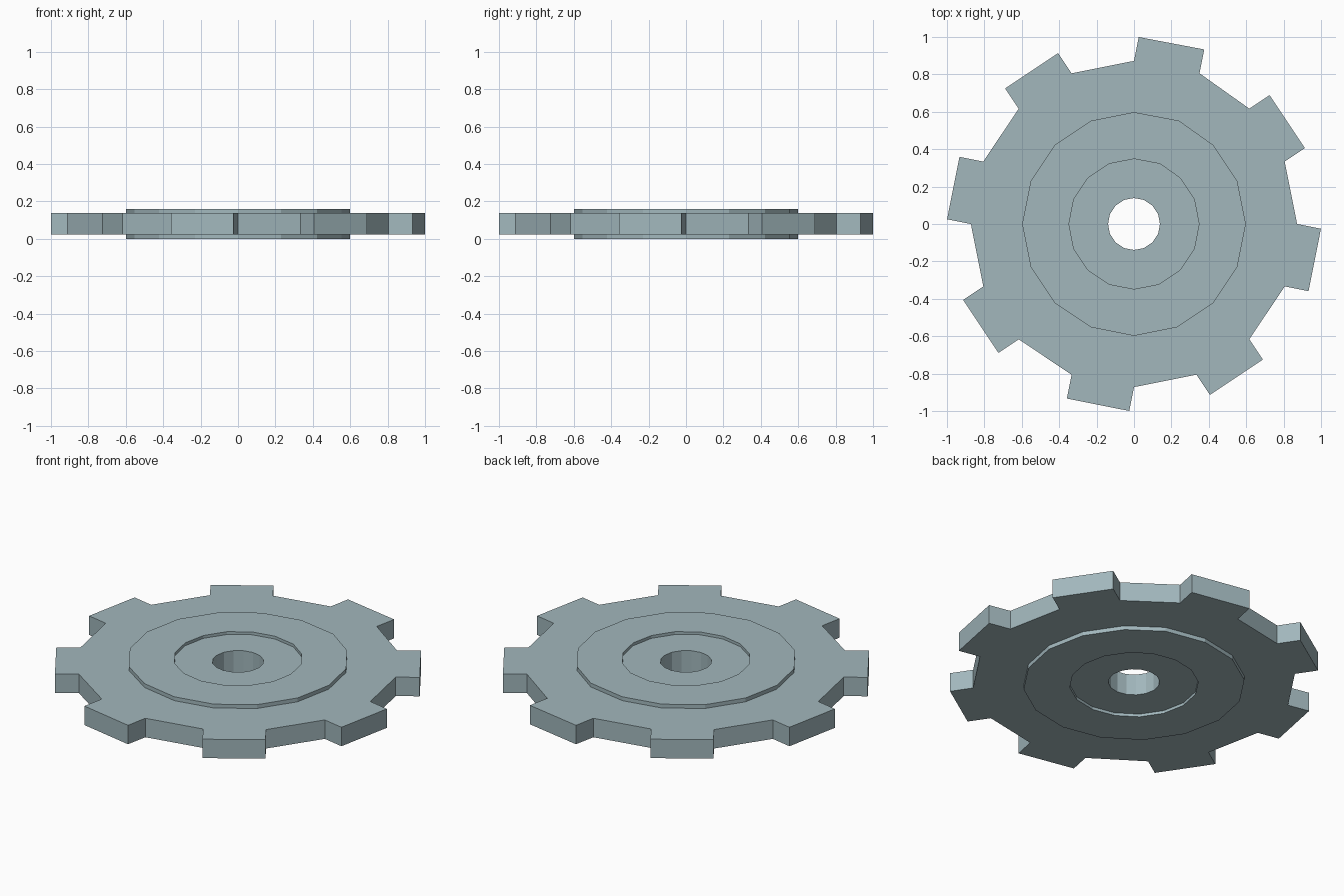
import bpy, bmesh, math
from mathutils import Vector

if "Cube" in bpy.data.objects:
    bpy.data.objects.remove(bpy.data.objects["Cube"])

N = 16  # sides of every ring

mat = bpy.data.materials.new("blue grey metal")
mat.diffuse_color = (0.36, 0.475, 0.505, 1)
mat.use_nodes = True
mat.node_tree.nodes["Principled BSDF"].inputs["Base Color"].default_value = mat.diffuse_color

# closed radial cross-section (radius, z): bore, recess, raised ring, rim
profile = [(0.139, 0.143), (0.348, 0.143), (0.348, 0.16), (0.598, 0.16),
           (0.598, 0.137), (0.872, 0.137), (0.872, 0.024), (0.598, 0.024),
           (0.598, 0.0), (0.348, 0.0), (0.348, 0.017), (0.139, 0.017)]
RIM = 5  # profile segment forming the outer rim

bm = bmesh.new()


def spoke_point(k, r, z):
    a = 2 * math.pi * k / N
    # one spoke sits slightly off the regular spacing
    stretch = 1.05 if k == 3 and r > 0.2 else 1.0
    return bm.verts.new((r * math.cos(a) * stretch, r * math.sin(a), z))


# revolve the cross-section
rings = [[spoke_point(k, r, z) for k in range(N)] for r, z in profile]
teeth = []
for i in range(len(rings)):
    a, b = rings[i], rings[(i + 1) % len(rings)]
    for k in range(N):
        n = (k + 1) % N
        f = bm.faces.new((a[k], b[k], b[n], a[n]))
        if i == RIM and k % 2 == 1:
            teeth.append((f, (k + 0.5) * 2 * math.pi / N))

# pull every second rim face out into a tooth
for f, ang in teeth:
    new = bmesh.ops.extrude_discrete_faces(bm, faces=[f])["faces"][0]
    d = Vector((math.cos(ang), math.sin(ang), 0)) * 0.13
    bmesh.ops.translate(bm, verts=list(new.verts), vec=d)

bmesh.ops.remove_doubles(bm, verts=bm.verts, dist=0.0001)
bmesh.ops.recalc_face_normals(bm, faces=bm.faces)
mesh = bpy.data.meshes.new("gear_wheel")
bm.to_mesh(mesh)
bm.free()
mesh.materials.append(mat)
gear = bpy.data.objects.new("gear_wheel", mesh)
bpy.context.collection.objects.link(gear)
